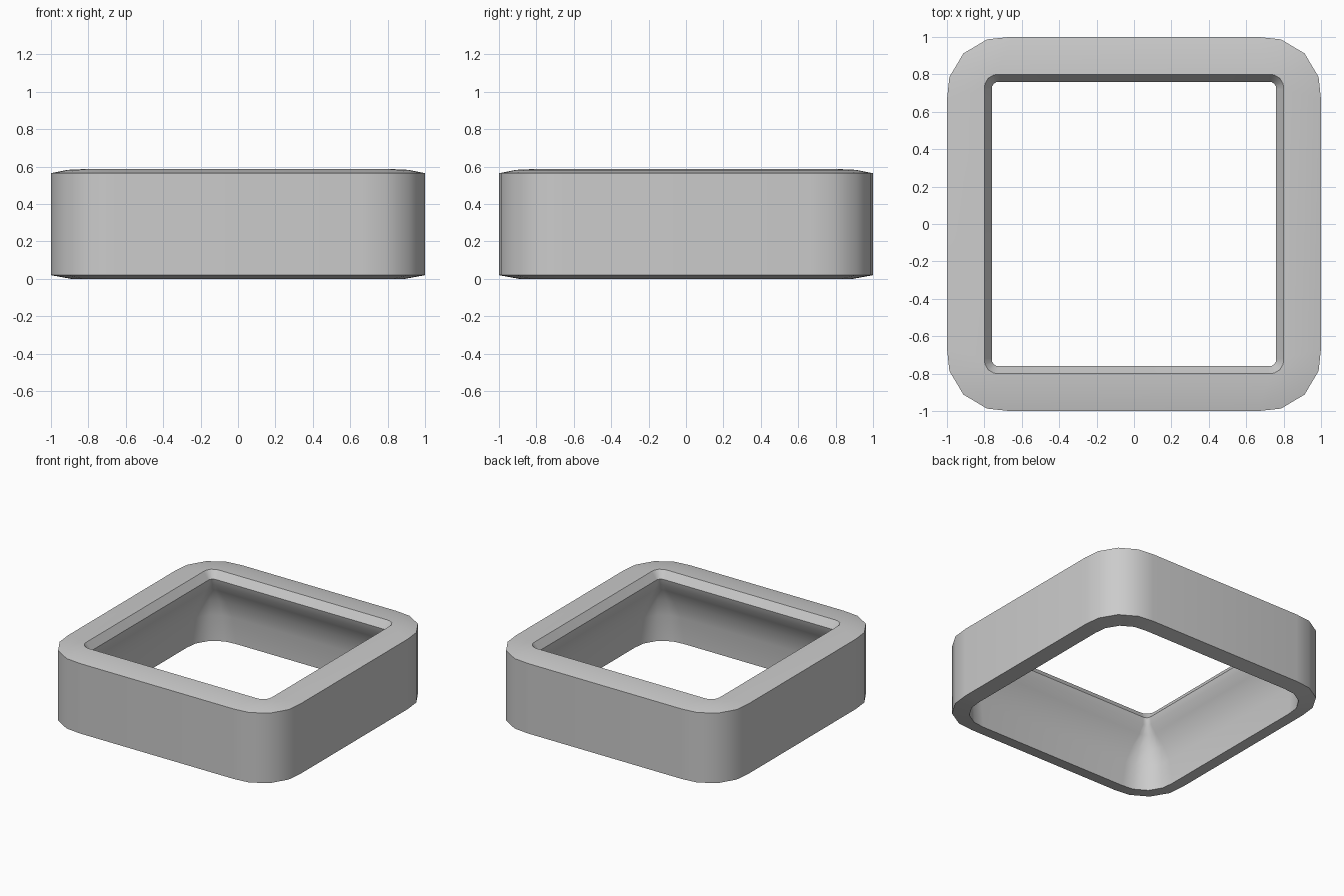
import bpy
import bmesh
from math import radians

if "Cube" in bpy.data.objects:
    bpy.data.objects.remove(bpy.data.objects["Cube"], do_unlink=True)

# Closed wall section: half width, height, corner rounding
SECTION = [
    (1.0, 0.02, 0.34), (1.0, 0.565, 0.34),                       # outer wall
    (0.91, 0.583, 0.22), (0.80, 0.588, 0.08),                    # crowned top
    (0.76, 0.53, 0.04),                                          # opening lip
    (0.772, 0.48, 0.04), (0.81, 0.42, 0.08), (0.86, 0.32, 0.16),
    (0.885, 0.2, 0.22), (0.89, 0.0, 0.25),                       # inner cove
]
# One corner as insets from the square, in units of the rounding
CORNER = [(0, 1), (0.04, 0.63), (0.26, 0.26), (0.63, 0.04), (1, 0)]


def square_loop(bm, half, z, rounding):
    """Rounded square made by turning one corner through four quarters."""
    verts = []
    for c, s in ((1, 0), (0, 1), (-1, 0), (0, -1)):
        for a, b in CORNER:
            x, y = half - a * rounding, half - b * rounding
            verts.append(bm.verts.new((c * x - s * y, s * x + c * y, z)))
    return verts


# Square frame
bm = bmesh.new()
loops = [square_loop(bm, *row) for row in SECTION]
for i, low in enumerate(loops):
    high = loops[(i + 1) % len(loops)]
    for j in range(len(low)):
        k = (j + 1) % len(low)
        bm.faces.new((low[j], low[k], high[k], high[j]))
bmesh.ops.recalc_face_normals(bm, faces=bm.faces)
mesh = bpy.data.meshes.new("square_frame")
bm.to_mesh(mesh)
bm.free()
frame = bpy.data.objects.new("square_frame", mesh)
bpy.context.collection.objects.link(frame)

# Grey finish
grey = bpy.data.materials.new("plain_grey")
grey.use_nodes = True
colour = (0.6, 0.6, 0.6, 1)
grey.diffuse_color = colour
grey.node_tree.nodes["Principled BSDF"].inputs["Base Color"].default_value = colour
mesh.materials.append(grey)

# Smooth rounding with crisp rims
bpy.ops.object.select_all(action="DESELECT")
frame.select_set(True)
bpy.context.view_layer.objects.active = frame
bpy.ops.object.shade_smooth_by_angle(angle=radians(32))
